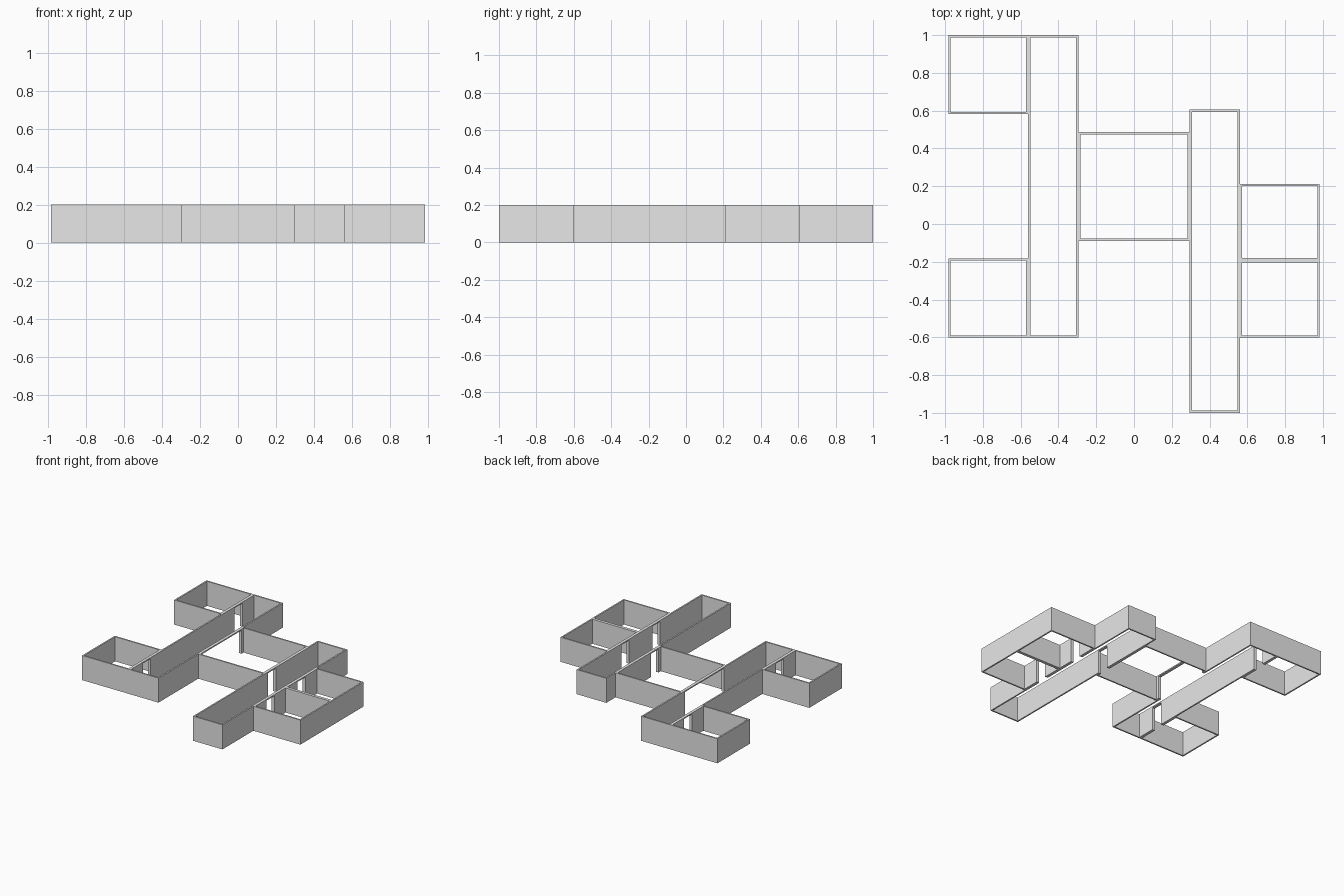
import bpy
import bmesh
from mathutils import Matrix, Vector

cube = bpy.data.objects.get("Cube")
if cube:
    bpy.data.objects.remove(cube, do_unlink=True)

HEIGHT = 0.2
WALL = 0.012
DOOR_TOP = 0.19
DOOR_WIDTH = 0.1

grey = bpy.data.materials.new("wall_grey")
grey.use_nodes = True
grey.diffuse_color = (0.8, 0.8, 0.8, 1)
grey.node_tree.nodes["Principled BSDF"].inputs["Base Color"].default_value = (0.8, 0.8, 0.8, 1)


def link_mesh(name, bm):
    bmesh.ops.recalc_face_normals(bm, faces=bm.faces)
    mesh = bpy.data.meshes.new(name)
    bm.to_mesh(mesh)
    bm.free()
    obj = bpy.data.objects.new(name, mesh)
    bpy.context.collection.objects.link(obj)
    return obj


def room(name, x0, x1, y0, y1):
    """Rectangular ring of walls, open at top and bottom."""
    bm = bmesh.new()

    def loop(inset, z):
        a, b, c, d = x0 + inset, x1 - inset, y0 + inset, y1 - inset
        return [bm.verts.new((x, y, z)) for x, y in ((a, c), (b, c), (b, d), (a, d))]

    # Closed cross-section: outer bottom, outer top, inner top, inner bottom
    loops = [loop(0, 0), loop(0, HEIGHT), loop(WALL, HEIGHT), loop(WALL, 0)]
    for k in range(4):
        p, q = loops[k], loops[(k + 1) % 4]
        for i in range(4):
            j = (i + 1) % 4
            bm.faces.new((p[i], p[j], q[j], q[i]))
    obj = link_mesh(name, bm)
    obj.data.materials.append(grey)
    return obj


def door_cutter(name, x, y, width):
    """Hidden box that opens both touching walls but leaves a thin lintel."""
    bm = bmesh.new()
    bottom = -0.05
    size = Vector((WALL * 5, width, DOOR_TOP - bottom))
    centre = Vector((x, y, (DOOR_TOP + bottom) / 2))
    bmesh.ops.create_cube(bm, size=1, matrix=Matrix.Translation(centre) @ Matrix.Diagonal(size.to_4d()))
    obj = link_mesh(name, bm)
    obj.hide_render = True
    obj.hide_set(True)
    obj.display_type = 'WIRE'
    return obj


# Rooms and corridors
rooms = {
    "back_right_room": room("back_right_room", -0.983, -0.56, 0.582, 1.0),
    "front_right_room": room("front_right_room", -0.983, -0.56, -0.602, -0.182),
    "right_corridor": room("right_corridor", -0.56, -0.295, -0.602, 1.0),
    "central_hall": room("central_hall", -0.295, 0.294, -0.09, 0.487),
    "left_corridor": room("left_corridor", 0.294, 0.56, -1.0, 0.606),
    "back_left_room": room("back_left_room", 0.56, 0.983, -0.193, 0.212),
    "front_left_room": room("front_left_room", 0.56, 0.983, -0.602, -0.193),
}

# Doorways: x, y, width, and the two rooms they join
doors = [
    (-0.56, 0.79, DOOR_WIDTH, "back_right_room", "right_corridor"),
    (-0.56, -0.39, DOOR_WIDTH, "front_right_room", "right_corridor"),
    (-0.295, 0.2, 0.5, "central_hall", "right_corridor"),
    (0.294, 0.0, DOOR_WIDTH, "central_hall", "left_corridor"),
    (0.56, 0.0, DOOR_WIDTH, "back_left_room", "left_corridor"),
    (0.56, -0.4, DOOR_WIDTH, "front_left_room", "left_corridor"),
]
for x, y, width, first, second in doors:
    cutter = door_cutter(first + "_door_cutter", x, y, width)
    for key in (first, second):
        mod = rooms[key].modifiers.new("doorway", 'BOOLEAN')
        mod.operation = 'DIFFERENCE'
        mod.solver = 'EXACT'
        mod.object = cutter
